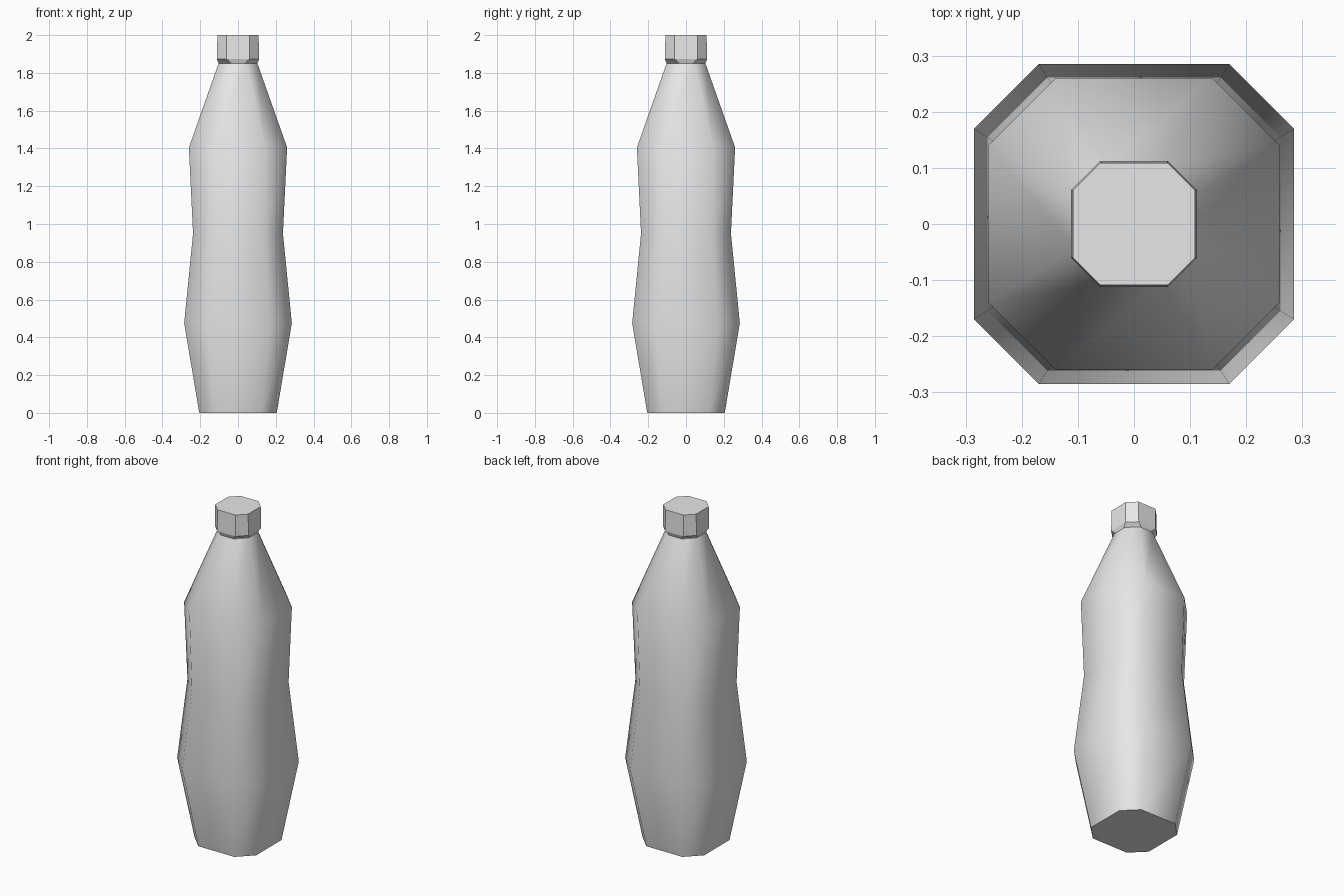
import bpy
import bmesh
from math import radians

old = bpy.data.objects.get("Cube")
if old:
    bpy.data.objects.remove(old)

grey = bpy.data.materials.new("light_grey")
grey.use_nodes = True
colour = (0.8, 0.8, 0.8, 1.0)
grey.diffuse_color = colour
grey.node_tree.nodes["Principled BSDF"].inputs["Base Color"].default_value = colour


def ring(bm, z, half, corner):
    """One square loop with cut corners."""
    h, c = half, corner
    points = [(h, -c), (h, c), (c, h), (-c, h), (-h, c), (-h, -c), (-c, -h), (c, -h)]
    return [bm.verts.new((x, y, z)) for x, y in points]


def loft(name, profile, smooth_angle=None):
    """Join stacked loops into a closed solid."""
    bm = bmesh.new()
    rings = [ring(bm, *row) for row in profile]
    for low, high in zip(rings, rings[1:]):
        for i in range(len(low)):
            j = (i + 1) % len(low)
            bm.faces.new((low[i], low[j], high[j], high[i]))
    bm.faces.new(list(reversed(rings[0])))
    bm.faces.new(rings[-1])
    mesh = bpy.data.meshes.new(name)
    bm.to_mesh(mesh)
    bm.free()
    mesh.materials.append(grey)
    obj = bpy.data.objects.new(name, mesh)
    bpy.context.collection.objects.link(obj)
    if smooth_angle:
        bpy.ops.object.select_all(action="DESELECT")
        obj.select_set(True)
        bpy.context.view_layer.objects.active = obj
        bpy.ops.object.shade_smooth_by_angle(angle=radians(smooth_angle))
    return obj


# Bottle body: base, belly, waist, shoulder, neck (height, half width, corner)
loft("bottle_body", [
    (0.0, 0.205, 0.12),
    (0.475, 0.285, 0.17),
    (0.95, 0.238, 0.14),
    (1.405, 0.26, 0.14),
    (1.85, 0.103, 0.045),
], smooth_angle=60)

# Faceted screw cap with a bevelled lower rim
loft("bottle_cap", [
    (1.85, 0.103, 0.035),
    (1.873, 0.112, 0.06),
    (2.0, 0.109, 0.06),
])
